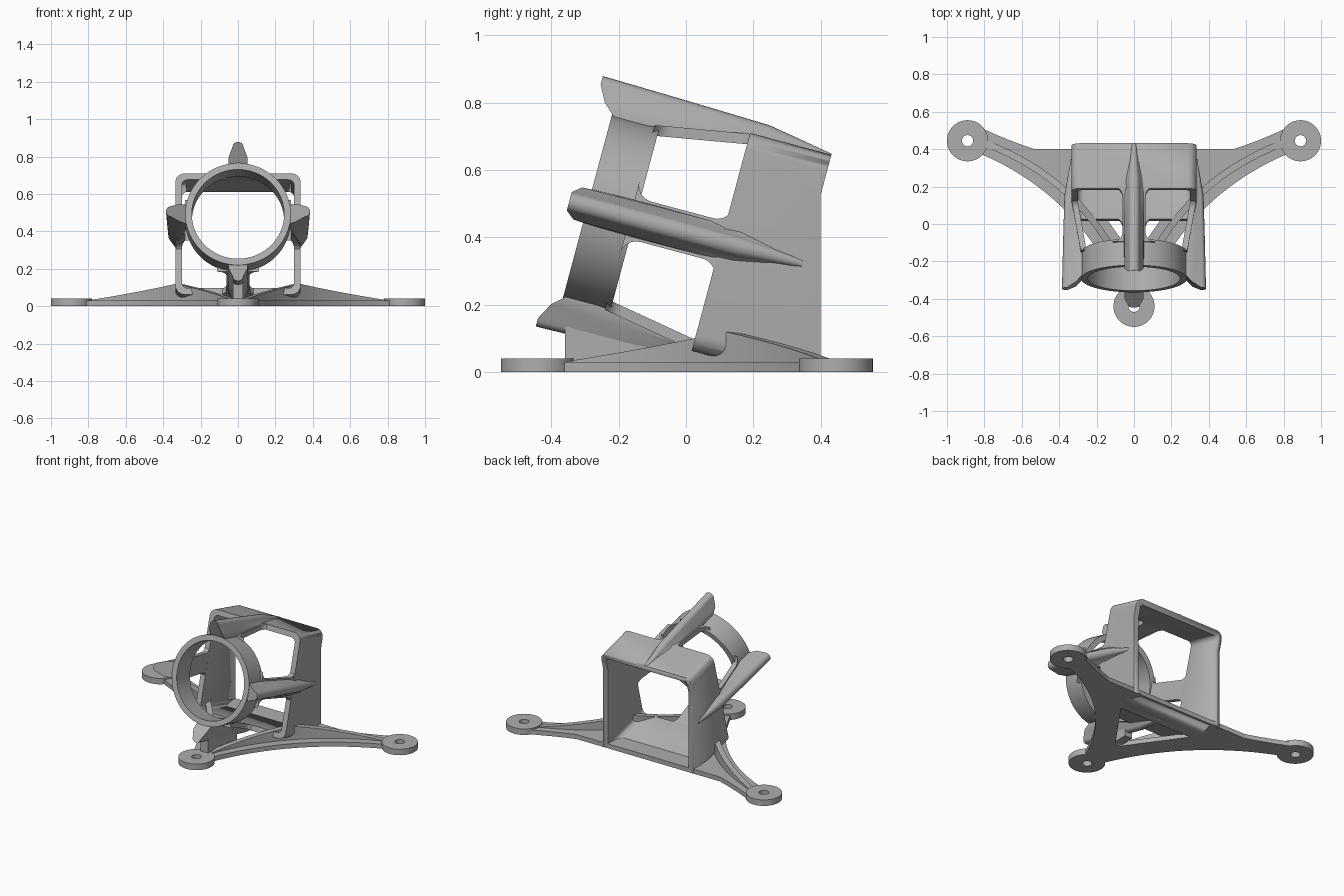
import bpy, bmesh
from math import sin, cos, pi, radians, hypot
from mathutils import Vector

if "Cube" in bpy.data.objects:
    bpy.data.objects.remove(bpy.data.objects["Cube"])

grey = bpy.data.materials.new("light_grey")
grey.use_nodes = True
grey.diffuse_color = (0.42, 0.42, 0.42, 1)
grey.node_tree.nodes["Principled BSDF"].inputs["Base Color"].default_value = grey.diffuse_color

TILT = radians(15)
AXIS_HEIGHT = 0.40


def tilted(u, p, q):
    """Barrel frame: u along the axis, p sideways, q upwards from the axis."""
    v = AXIS_HEIGHT + q
    return Vector((p, u * cos(TILT) + v * sin(TILT), v * cos(TILT) - u * sin(TILT)))


def finish(name, bm, smooth=True):
    bmesh.ops.recalc_face_normals(bm, faces=bm.faces)
    mesh = bpy.data.meshes.new(name)
    bm.to_mesh(mesh)
    bm.free()
    obj = bpy.data.objects.new(name, mesh)
    bpy.context.collection.objects.link(obj)
    mesh.materials.append(grey)
    if smooth:
        bpy.ops.object.select_all(action='DESELECT')
        obj.select_set(True)
        bpy.context.view_layer.objects.active = obj
        bpy.ops.object.shade_smooth_by_angle(angle=radians(35))
    return obj


def prism(name, loops, place, lo, hi):
    """Fill outline (with any holes) and extrude it between lo and hi."""
    bm = bmesh.new()
    for loop in loops:
        vs = [bm.verts.new((a, b, 0)) for a, b in loop]
        for i, v in enumerate(vs):
            bm.edges.new((v, vs[i - 1]))
    bmesh.ops.triangle_fill(bm, use_beauty=True, edges=bm.edges[:])
    ext = bmesh.ops.extrude_face_region(bm, geom=bm.faces[:])
    top = {g for g in ext["geom"] if isinstance(g, bmesh.types.BMVert)}
    for v in bm.verts:
        v.co = place(v.co.x, v.co.y, hi if v in top else lo)
    return finish(name, bm)


def loft(name, sections, closed=False):
    """Skin between equal-length point rings."""
    bm = bmesh.new()
    rings = [[bm.verts.new(c) for c in s] for s in sections]
    n = len(rings[0])
    pairs = list(zip(rings, rings[1:])) + ([(rings[-1], rings[0])] if closed else [])
    for a, b in pairs:
        for i in range(n):
            bm.faces.new((a[i], a[(i + 1) % n], b[(i + 1) % n], b[i]))
    if not closed:
        bm.faces.new(rings[0])
        bm.faces.new(rings[-1])
    return finish(name, bm)


def circle(r, n=64, cx=0, cy=0):
    return [(cx + r * cos(2 * pi * i / n), cy + r * sin(2 * pi * i / n)) for i in range(n)]


def rounded_square(half, r, n=8):
    pts = []
    for k in range(4):
        for i in range(n + 1):
            a = pi / 2 * (k + i / n)
            sx, sy = ((1, 1), (-1, 1), (-1, -1), (1, -1))[k]
            pts.append((sx * (half - r) + r * cos(a), sy * (half - r) + r * sin(a)))
    return pts


def bow(a, m, b, n=24):
    """Smooth curve from a through m to b."""
    a, m, b = Vector(a), Vector(m), Vector(b)
    c = 2 * m - (a + b) / 2
    return [a * (1 - t) ** 2 + c * 2 * t * (1 - t) + b * t * t for t in (i / n for i in range(n + 1))]


def flat(x, y, z):
    return Vector((x, y, z))


def upright(y, z, x):
    return Vector((x, y, z))


def barrel(p, q, u):
    return tilted(u, p, q)


# Region the tilted parts are trimmed to: above the floor, ahead of the back plane
trim = prism("trim_helper", [[(-0.7, 0), (0.4, 0), (0.4, 0.526), (0.45, 0.713), (0.45, 1), (-0.7, 1)]],
             upright, -0.6, 0.6)
trim.hide_render = True


def trim_part(obj):
    mod = obj.modifiers.new("trim", 'BOOLEAN')
    mod.operation = 'INTERSECT'
    mod.solver = 'EXACT'
    mod.object = trim
    bpy.ops.object.select_all(action='DESELECT')
    obj.select_set(True)
    bpy.context.view_layer.objects.active = obj
    bpy.ops.object.modifier_apply(modifier="trim")


# Square rear housing and round front ring
housing = prism("rear_housing", [rounded_square(0.335, 0.05), rounded_square(0.3, 0.03)], barrel, 0, 0.62)
trim_part(housing)
prism("front_ring", [circle(0.282), circle(0.247)], barrel, -0.41, -0.264)


# Four ribs joining ring and housing, each on a flared web
def rib_section(u, top, base, half, front=False):
    tip = half * 0.55
    r = tip * 0.9
    prof = [(-half, base), (-half * 0.95, base + (top - base) * 0.35)]
    prof += [(-tip * cos(pi * i / 8), top - r + r * sin(pi * i / 8)) for i in range(9)]
    prof += [(half * 0.95, base + (top - base) * 0.35), (half, base)]
    return [(u + (max(0, 0.334 - q) * 1.1 if front else 0), w, q) for w, q in prof]


def flared_outline(u0, u1, half, r, n=8):
    side = [(u0 + r - r * sin(pi / 2 * i / n), half + r - r * cos(pi / 2 * i / n)) for i in range(n, -1, -1)]
    side += [(u1 - r + r * sin(pi / 2 * i / n), half + r - r * cos(pi / 2 * i / n)) for i in range(n + 1)]
    return side + [(u, -w) for u, w in reversed(side)]


for k, side in enumerate(("top", "left", "bottom", "right")):
    s, c = round(sin(k * pi / 2)), round(cos(k * pi / 2))

    def radial(u, w, r):
        return tilted(u, w * c + r * s, r * c - w * s)

    sections = [rib_section(-0.466, 0.385, 0.27, 0.052, True), rib_section(-0.2, 0.379, 0.285, 0.055),
                rib_section(0.05, 0.372, 0.305, 0.055), rib_section(0.25, 0.338, 0.315, 0.022)]
    rib = loft(side + "_rib", [[radial(*p) for p in sec] for sec in sections])

    def web_place(u, w, level):
        t = (u + 0.28) / 0.29
        return radial(u, w, 0.252 + 0.05 * t + level * 0.032)

    web = prism(side + "_rib_web", [flared_outline(-0.28, 0.01, 0.062, 0.05)], web_place, 0, 1)
    if side == "bottom":
        trim_part(rib)
        trim_part(web)

# Base plate with concave edges and a triangular opening
edge = bow((0.82, 0.375), (0.37, 0.075), (0.07, -0.375))
half_outline = bow((0.53, 0.4), (0.66, 0.446), (0.81, 0.51), 8) + edge
outline = [tuple(p) for p in half_outline] + [(-p.x, p.y) for p in reversed(half_outline)]
opening = [(0.27, 0.2), (-0.27, 0.2), (-0.02, -0.15), (0.02, -0.15)]
prism("base_plate", [outline, opening], flat, 0, 0.03)

# Screw pads
for name, x, y in (("left_pad", 0.89, 0.445), ("right_pad", -0.89, 0.445), ("front_pad", 0, -0.44)):
    prism(name, [circle(0.11, 48, x, y), circle(0.03, 32, x, y)], flat, 0, 0.04)

# Curved stiffeners, tallest half way along
for name, sx in (("left_stiffener", 1), ("right_stiffener", -1)):
    path = bow((0.79, 0.43), (0.318, 0.128), (0.015, -0.345))
    rings = []
    for i, p in enumerate(path):
        d = path[min(i + 1, len(path) - 1)] - path[max(i - 1, 0)]
        nrm = Vector((-d.y, d.x)).normalized() * 0.018
        z = 0.12 - 0.088 * abs(2 * i / (len(path) - 1) - 1)
        a, b = p + nrm, p - nrm
        rings.append([(sx * a.x, a.y, 0.005), (sx * b.x, b.y, 0.005), (sx * b.x, b.y, z), (sx * a.x, a.y, z)])
    loft(name, rings)

# Post under the bottom rib
prism("front_post", [[(-0.36, 0.01), (-0.05, 0.01), (-0.05, 0.07), (-0.36, 0.15)]], upright, -0.028, 0.028)

bpy.data.objects.remove(trim)
